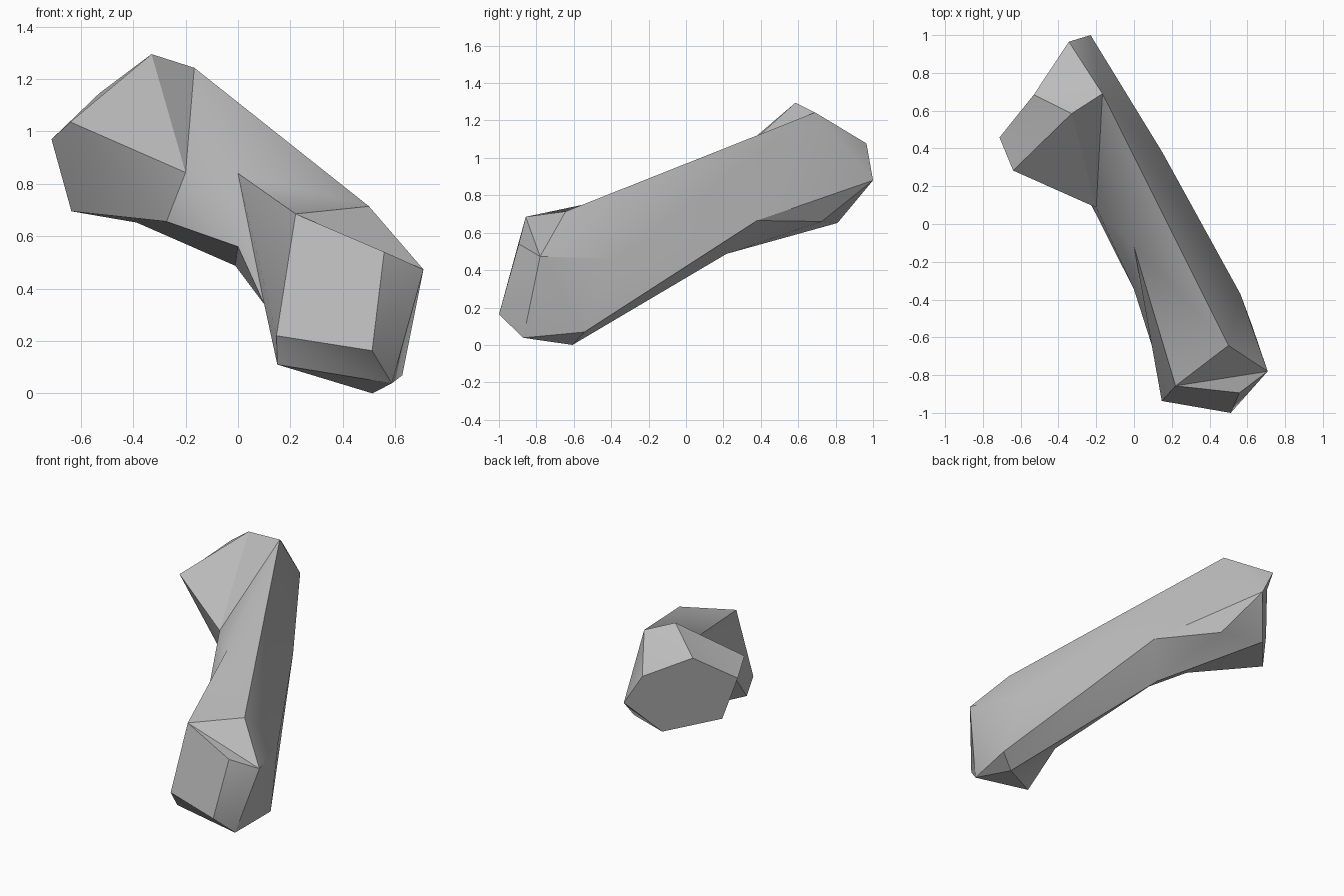
import bpy
import bmesh

# Remove the default cube
cube = bpy.data.objects.get("Cube")
if cube:
    bpy.data.objects.remove(cube, do_unlink=True)


def make_material(name, color):
    material = bpy.data.materials.new(name)
    material.use_nodes = True
    material.diffuse_color = color
    material.node_tree.nodes["Principled BSDF"].inputs["Base Color"].default_value = color
    return material


# Corner points of the upper knob
knob = dict(
    cap_ridge=(-.53, .685, 1.145), cap_top=(-.345, .965, 1.077),
    cap_right=(-.23, 1, .88), cap_under=(-.387, .81, .652),
    cap_low=(-.636, .517, .695), cap_left=(-.712, .458, .97),
    crown=(-.33, .585, 1.295), shoulder=(-.167, .69, 1.243),
    cheek=(-.64, .283, 1.036), jaw=(-.273, .194, .656),
)

# Corner points of the shaft
shaft = dict(
    neck=(-.2, .087, .843), nape=(-.115, .725, .66),
    spine=(.15, .38, .665), belly=(-.01, .217, .487),
    waist=(0, -.347, .56), dent=(0, -.12, .84), pinch=(.1, -.66, .34),
)

# Corner points of the lower foot
foot = dict(
    instep=(.5, -.643, .714), ankle=(.563, -.37, .46),
    heel=(.627, -.543, .069), sole=(.513, -.607, 0),
    toe_side=(.708, -.78, .473), toe_heel=(.587, -.87, .038),
    toe_under=(.15, -.87, .11), face_top=(.22, -.857, .685),
    face_side=(.558, -.894, .54), face_low=(.512, -1, .163),
    face_left=(.147, -.937, .22),
)

# Rings from the knob end to the foot end; a repeated corner narrows a strip
rings = [
    "cap_ridge cap_top cap_right cap_right cap_under cap_low cap_left",
    "crown shoulder spine nape cap_under jaw cheek",
    "neck shoulder spine spine belly waist neck",
    "dent instep ankle heel sole pinch dent",
    "face_top toe_side toe_side toe_heel toe_heel toe_under face_left",
    "face_top face_side face_side face_low face_low face_left face_left",
]
rings = [ring.split() for ring in rings]

# Strips between rings whose fold runs along the other diagonal
strips = "abcdefg"
flipped = ["b", "e", "a", "ac", ""]


def build_loft(name, points, material):
    bm = bmesh.new()
    verts = {key: bm.verts.new(co) for key, co in points.items()}

    def add_face(*keys):
        corners = list(dict.fromkeys(keys))
        if len(corners) > 2:
            bm.faces.new([verts[key] for key in corners])

    # Sides
    for near, far, flips in zip(rings, rings[1:], flipped):
        for i, strip in enumerate(strips):
            j = (i + 1) % len(strips)
            p, q, r, s = near[i], near[j], far[j], far[i]
            if strip in flips:
                add_face(p, q, s)
                add_face(q, r, s)
            else:
                add_face(p, q, r)
                add_face(p, r, s)

    # End caps
    add_face(*reversed(rings[0]))
    add_face(*rings[-1])
    bmesh.ops.recalc_face_normals(bm, faces=bm.faces)

    mesh = bpy.data.meshes.new(name)
    bm.to_mesh(mesh)
    bm.free()
    mesh.materials.append(material)
    obj = bpy.data.objects.new(name, mesh)
    bpy.context.collection.objects.link(obj)
    return obj


grey = make_material("stone_grey", (.5, .5, .5, 1))
body = build_loft("faceted_bone", {**knob, **shaft, **foot}, grey)

# Soft shading on shallow folds, crisp on steep ones
bpy.ops.object.select_all(action="DESELECT")
body.select_set(True)
bpy.context.view_layer.objects.active = body
bpy.ops.object.shade_smooth_by_angle()
